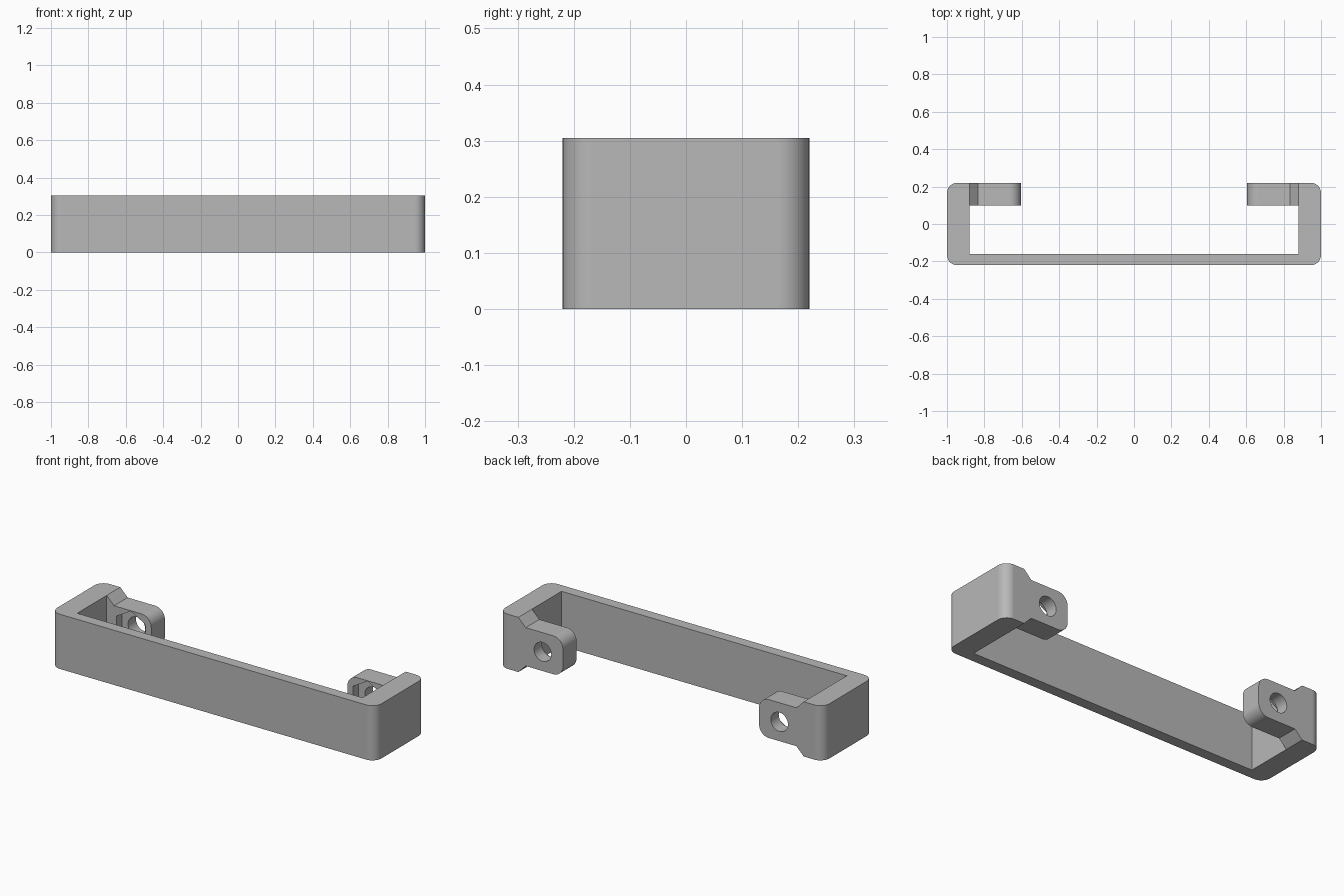
import bpy, bmesh, math
from mathutils import Vector

cube = bpy.data.objects.get("Cube")
if cube:
    bpy.data.objects.remove(cube, do_unlink=True)

H = 0.305            # bracket height
MID = H / 2
BACK = 0.22          # half depth
INNER = 0.88         # half width of the opening
TAB_FRONT = 0.10     # inner face of the tabs
TAB_END = 0.605
TAB_HALF = 0.107     # half height of the tabs
HOLE_X = 0.73

grey = bpy.data.materials.new("grey_plastic")
grey.use_nodes = True
colour = (0.48, 0.48, 0.48, 1)
grey.diffuse_color = colour
grey.node_tree.nodes["Principled BSDF"].inputs["Base Color"].default_value = colour


def arc(cx, cy, r, start, end, steps=10):
    angles = [math.radians(start + (end - start) * i / steps) for i in range(steps + 1)]
    return [(cx + r * math.cos(a), cy + r * math.sin(a)) for a in angles]


def prism(name, outline, place, shift):
    """Extrude a closed 2D outline along shift."""
    bm = bmesh.new()
    face = bm.faces.new([bm.verts.new(place(a, b)) for a, b in outline])
    new = bmesh.ops.extrude_face_region(bm, geom=[face])["geom"]
    bmesh.ops.translate(bm, vec=Vector(shift),
                        verts=[v for v in new if isinstance(v, bmesh.types.BMVert)])
    bmesh.ops.recalc_face_normals(bm, faces=bm.faces)
    mesh = bpy.data.meshes.new(name)
    bm.to_mesh(mesh)
    bm.free()
    obj = bpy.data.objects.new(name, mesh)
    bpy.context.collection.objects.link(obj)
    return obj


def cut(target, cutter):
    cutter.hide_render = True
    mod = target.modifiers.new("cut", "BOOLEAN")
    mod.operation = "DIFFERENCE"
    mod.solver = "EXACT"
    mod.object = cutter
    bpy.context.view_layer.objects.active = target
    bpy.ops.object.modifier_apply(modifier=mod.name)
    bpy.data.objects.remove(cutter, do_unlink=True)


# Plan of the bracket: front bar, side walls and returned back flanges
r = 0.055
half = (arc(1 - r, -BACK + r, r, -90, 0) + arc(1 - r, BACK - r, r, 0, 90)
        + [(0.58, BACK), (0.58, TAB_FRONT), (INNER, TAB_FRONT), (INNER, -0.16)])
plan = half + [(-x, y) for x, y in reversed(half)]
bracket = prism("bracket", plan, lambda x, y: (x, y, 0), (0, 0, H))
bracket.data.materials.append(grey)

for side in (1, -1):
    # Trim each flange to a rounded tab with sloped shoulders
    c = 0.06
    slope = MID - TAB_HALF
    upper = ([(INNER + 0.04, H + 0.04), (INNER - slope, MID + TAB_HALF)]
             + arc(TAB_END + c, MID + TAB_HALF - c, c, 90, 180))
    lower = [(x, H - z) for x, z in reversed(upper)]
    trim = upper + lower + [(0.5, -0.04), (0.5, H + 0.04)]
    cut(bracket, prism("tab_trim", trim,
                       lambda x, z: (side * x, 0.05, z), (0, 0.25, 0)))

    # Screw hole right through the tab
    hole = arc(HOLE_X, MID, 0.053, 0, 360, 32)[:-1]
    cut(bracket, prism("screw_hole", hole,
                       lambda x, z: (side * x, 0.05, z), (0, 0.25, 0)))

    # Hexagonal nut recess in the inner face
    nut = arc(HOLE_X, MID, 0.105, 30, 390, 6)[:-1]
    cut(bracket, prism("nut_recess", nut,
                       lambda x, z: (side * x, 0.05, z), (0, TAB_FRONT, 0)))

# Smooth rounded corners with crisp edges
bpy.ops.object.select_all(action="DESELECT")
bracket.select_set(True)
bpy.context.view_layer.objects.active = bracket
bpy.ops.object.shade_smooth_by_angle(angle=math.radians(28))
weighted = bracket.modifiers.new("weighted_normals", "WEIGHTED_NORMAL")
weighted.keep_sharp = True
